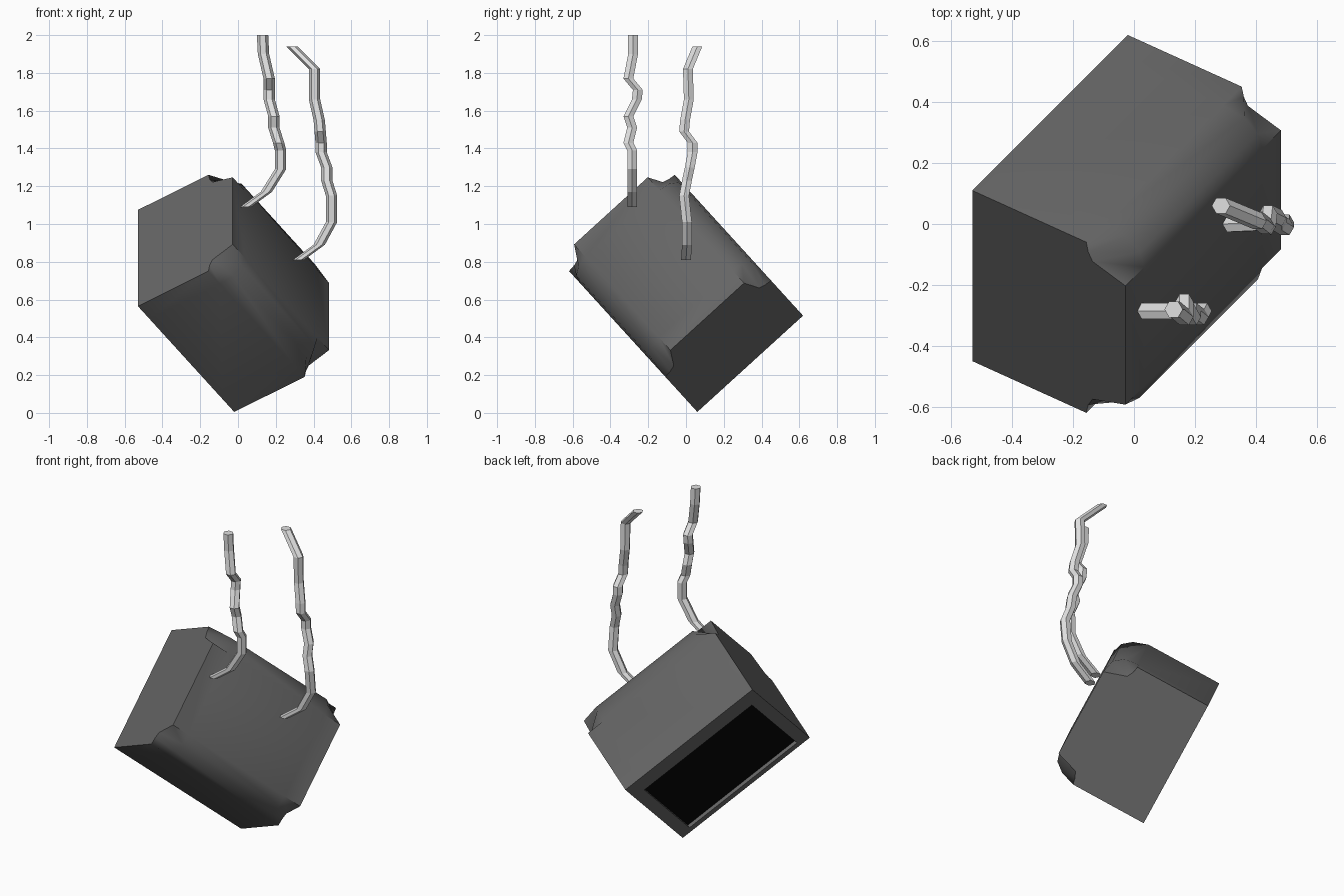
import bpy, bmesh, math
from mathutils import Vector, Matrix

cube = bpy.data.objects.get("Cube")
if cube:
    bpy.data.objects.remove(cube, do_unlink=True)


def material(name, value):
    mat = bpy.data.materials.new(name)
    mat.use_nodes = True
    color = (value, value, value, 1)
    mat.diffuse_color = color
    mat.node_tree.nodes["Principled BSDF"].inputs["Base Color"].default_value = color
    return mat


DARK = material("dark grey casing", 0.13)
BLACK = material("black screen", 0.002)
PALE = material("pale grey cable", 0.75)


def bridge(bm, rings, closed):
    """Join successive rings of points with quads and return the vertex rings."""
    vs = [[bm.verts.new(p) for p in ring] for ring in rings]
    for r0, r1 in zip(vs, vs[1:]):
        n = len(r0)
        for i in range(n if closed else n - 1):
            j = (i + 1) % n
            bm.faces.new((r0[i], r0[j], r1[j], r1[i]))
    return vs


def finish(bm, name, mats, angle):
    bmesh.ops.remove_doubles(bm, verts=bm.verts, dist=0.0005)
    bmesh.ops.recalc_face_normals(bm, faces=bm.faces)
    mesh = bpy.data.meshes.new(name)
    bm.to_mesh(mesh)
    bm.free()
    for mat in mats:
        mesh.materials.append(mat)
    obj = bpy.data.objects.new(name, mesh)
    bpy.context.collection.objects.link(obj)
    bpy.ops.object.select_all(action='DESELECT')
    obj.select_set(True)
    bpy.context.view_layer.objects.active = obj
    if angle:
        bpy.ops.object.shade_smooth_by_angle(angle=math.radians(angle))
    return obj


# Casing, built upright as (depth, height, width), then tilted on to one corner
HEIGHT, WIDTH, STEP = 0.757, 0.913, 0.11
up = Vector((0, 0.56, 0.51)).normalized()
across = Vector((-0.51, -0.51, 0.56)).normalized()
back = up.cross(across).normalized()
tilt = Matrix((back, up, across)).transposed().to_4x4()
tilt.translation = (-0.02, 0.06, 0.005)

# Rear edges: rounded along the middle, dented at the corners
rounded = [(0.45, 0), (0.535, 0.012), (0.588, 0.055), (0.605, 0.115)]
dented = [(0.45, 0), (0.458, 0.04), (0.475, 0.073), (0.605, 0.115)]


def section(edge, w):
    half = [(0, 0)] + edge
    both = half + [(d, HEIGHT - h) for d, h in reversed(half)]
    return [(d, h, w) for d, h in both]


def screen_rect(d, h0, h1, w0, w1):
    return [(d, h0, w0), (d, h1, w0), (d, h1, w1), (d, h0, w1)]


bm = bmesh.new()
shell = bridge(bm, [section(dented, 0), section(rounded, STEP),
                    section(rounded, WIDTH - STEP), section(dented, WIDTH)], False)
bm.faces.new(shell[0])
bm.faces.new(shell[-1])

# Bezel, recess wall and screen
opening = (0.04, 0.635, 0.07, 0.843)
rim = bridge(bm, [screen_rect(0, 0, HEIGHT, 0, WIDTH), screen_rect(0, *opening),
                  screen_rect(0.02, *opening)], True)
glass = bm.faces.new(rim[-1])
glass.material_index = 1
bm.transform(tilt)
finish(bm, "casing", [DARK, BLACK], 45)


# Cables: level hexagons swept along a kinked path
def cable(name, path, radius=0.03):
    bm = bmesh.new()
    corners = [Vector((math.cos(k * math.pi / 3), math.sin(k * math.pi / 3), 0)) * radius
               for k in range(6)]
    rings = bridge(bm, [[Vector(p) + c for c in corners] for p in path], True)
    bm.faces.new(rings[0])
    bm.faces.new(rings[-1])
    finish(bm, name, [PALE], 0)


cable("front_cable", [
    (0.04, -0.285, 1.09), (0.15, -0.285, 1.17), (0.225, -0.285, 1.29), (0.225, -0.285, 1.39),
    (0.215, -0.305, 1.43), (0.19, -0.285, 1.51), (0.19, -0.305, 1.57), (0.165, -0.26, 1.66),
    (0.165, -0.255, 1.71), (0.165, -0.305, 1.77), (0.135, -0.28, 1.9), (0.13, -0.28, 2.0)])
cable("rear_cable", [
    (0.32, 0.0, 0.81), (0.43, 0.005, 0.89), (0.495, 0.005, 1.01), (0.495, -0.01, 1.15),
    (0.47, 0.005, 1.23), (0.47, 0.02, 1.3), (0.44, 0.035, 1.38), (0.44, 0.035, 1.43),
    (0.435, -0.01, 1.49), (0.43, -0.005, 1.55), (0.405, 0.015, 1.66), (0.405, 0.01, 1.82),
    (0.285, 0.06, 1.94)])
